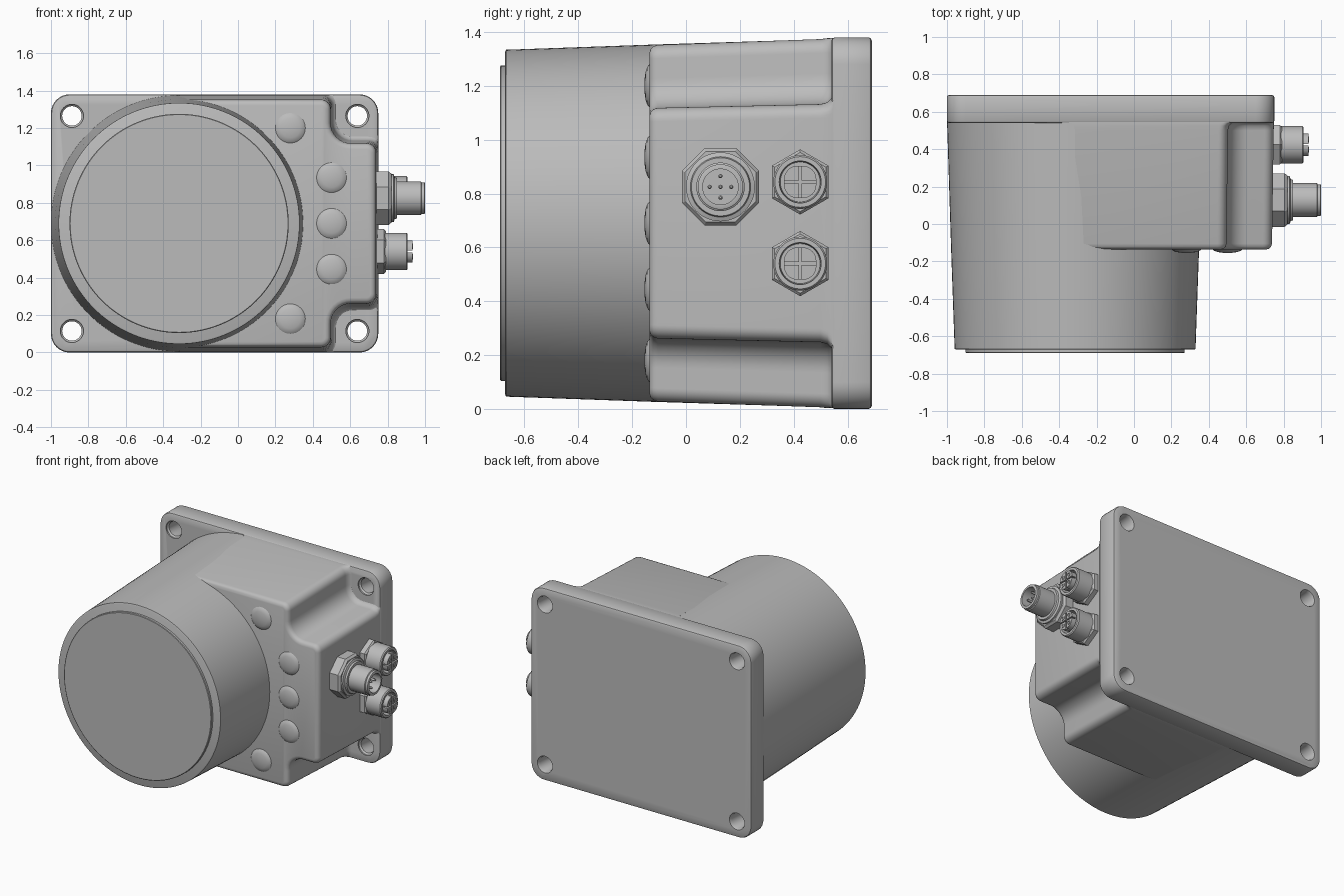
import bpy, bmesh, math
from mathutils import Vector

cube = bpy.data.objects.get("Cube")
if cube:
    bpy.data.objects.remove(cube, do_unlink=True)

grey = bpy.data.materials.new("plain grey")
grey.use_nodes = True
colour = (0.5, 0.5, 0.5, 1)
grey.diffuse_color = colour
grey.node_tree.nodes["Principled BSDF"].inputs["Base Color"].default_value = colour

MID = 0.69       # height of the mirror plane
DRUM_X = -0.315  # drum axis
parts = []


def skin(name, rings, axis):
    """Skin rings of (a, b, position) points and cap both ends."""
    bm = bmesh.new()
    place = (lambda a, b, p: (a, p, b)) if axis == "y" else (lambda a, b, p: (p, a, b))
    loops = [[bm.verts.new(place(*pt)) for pt in ring] for ring in rings]
    n = len(loops[0])
    for lower, upper in zip(loops, loops[1:]):
        for i in range(n):
            j = (i + 1) % n
            bm.faces.new((lower[i], lower[j], upper[j], upper[i]))
    bm.faces.new(loops[0])
    bm.faces.new(loops[-1])
    bmesh.ops.recalc_face_normals(bm, faces=bm.faces)
    mesh = bpy.data.meshes.new(name)
    bm.to_mesh(mesh)
    bm.free()
    mesh.materials.append(grey)
    ob = bpy.data.objects.new(name, mesh)
    bpy.context.collection.objects.link(ob)
    parts.append(ob)
    return ob


def turn(name, profile, centre, axis, sides=48, phase=0.0):
    """Turned part: profile of (position, radius) about a centre."""
    angles = [phase + math.tau * i / sides for i in range(sides)]
    return skin(name, [[(centre[0] + r * math.cos(t), centre[1] + r * math.sin(t), p)
                        for t in angles] for p, r in profile], axis)


def rounded(corners, steps=8):
    """Outline with every (x, z, radius) corner filleted."""
    out = []
    for i, (x, z, r) in enumerate(corners):
        here = Vector((x, z))
        if r == 0:
            out.append(here)
            continue
        u = (Vector(corners[i - 1][:2]) - here).normalized()
        v = (Vector(corners[(i + 1) % len(corners)][:2]) - here).normalized()
        half = u.angle(v) / 2
        centre = here + (u + v).normalized() * (r / math.sin(half))
        a = here + u * (r / math.tan(half)) - centre
        b = here + v * (r / math.tan(half)) - centre
        sweep = a.angle(b)
        for k in range(steps + 1):
            t = k / steps
            out.append(centre + (a * math.sin((1 - t) * sweep)
                                 + b * math.sin(t * sweep)) / math.sin(sweep))
    return out


def offset(points, d):
    """Move a clockwise outline outwards by d."""
    out = []
    for i, p in enumerate(points):
        e = (p - points[i - 1]).normalized()
        f = (points[(i + 1) % len(points)] - p).normalized()
        n = Vector((-e.y - f.y, e.x + f.x)).normalized()
        out.append(p + n * (d / max(0.5, n.dot(Vector((-e.y, e.x))))))
    return out


# Mounting plate with softened edges
plate_shape = rounded([(-1, 0, 0.1), (-1, 1.38, 0.1), (0.75, 1.38, 0.1), (0.75, 0, 0.1)])
plate = skin("mounting_plate", [[(p.x, p.y, y) for p in offset(plate_shape, d)]
             for y, d in ((0.54, -0.012), (0.544, -0.004), (0.552, 0),
                          (0.678, 0), (0.686, -0.004), (0.69, -0.012))], "y")

# Four chamfered screw holes
for x in (-0.888, 0.638):
    for z in (MID - 0.575, MID + 0.575):
        cutter = turn("hole_cutter", [(0.5, 0.062), (0.55, 0.062), (0.56, 0.052),
                                      (0.67, 0.052), (0.69, 0.06), (0.73, 0.06)], (x, z), "y", 32)
        parts.remove(cutter)
        cutter.hide_render = True
        mod = plate.modifiers.new("hole", "BOOLEAN")
        mod.operation = "DIFFERENCE"
        mod.solver = "EXACT"
        mod.object = cutter
        bpy.context.view_layer.objects.active = plate
        bpy.ops.object.modifier_apply(modifier=mod.name)
        bpy.data.objects.remove(cutter, do_unlink=True)

# Tapered drum with a raised front disc
turn("drum", [(-0.672, 0.635), (-0.668, 0.644), (-0.13, 0.663), (0.5, 0.683), (0.56, 0.685)],
     (DRUM_X, MID), "y", 128)
turn("front_disc", [(-0.69, 0.582), (-0.687, 0.586), (-0.66, 0.586)], (DRUM_X, MID), "y", 128)

# Side housing: drafted body with a scooped notch at each corner
upper = [(DRUM_X, 1.352, 0), (0.495, 1.352, 0.05), (0.495, 1.118, 0.11), (0.738, 1.118, 0.05)]
lower = [(x, 2 * MID - z, r) for x, z, r in reversed(upper)]
body_shape = rounded(upper + lower)
rings = []
for y, d in ((-0.136, -0.03), (-0.132, -0.015), (-0.122, -0.005), (-0.105, 0),
             (0.5, 0), (0.525, 0.006), (0.54, 0.02), (0.546, 0.04)):
    draft = (y + 0.105) / 0.65
    ring = []
    for p in offset(body_shape, d):
        x = DRUM_X + (p.x - DRUM_X) * (1 + 0.009 * draft)
        z = MID + (p.y - MID) * (1 + 0.035 * draft)
        ring.append((min(x, 0.748), min(max(z, 0.003), 1.377), y))
    rings.append(ring)
skin("side_housing", rings, "y")

# Indicator domes on the front of the housing
for x, z in ((0.28, 1.2), (0.5, 0.935), (0.5, MID), (0.5, 0.445), (0.28, 0.18)):
    turn("indicator_dome", [(-0.12, 0.08), (-0.136, 0.08), (-0.144, 0.07), (-0.15, 0.052),
                            (-0.154, 0.025), (-0.155, 0.006)], (x, z), "y", 32)

# Large plug connector: octagonal nut, collar, hollow barrel and pins
plug = (0.128, 0.825)
turn("plug_nut", [(0.73, 0.155), (0.805, 0.155), (0.82, 0.142)], plug, "x", 8, math.pi / 8)
turn("plug_collar", [(0.81, 0.128), (0.832, 0.128), (0.838, 0.112), (0.85, 0.108)], plug, "x")
turn("plug_barrel", [(0.82, 0.09), (0.978, 0.09), (0.982, 0.084), (0.998, 0.084),
                     (1.0, 0.08), (1.0, 0.066), (0.87, 0.066)], plug, "x")
for dy, dz in ((0, 0), (0.04, 0), (-0.04, 0), (0, 0.04), (0, -0.04)):
    turn("plug_pin", [(0.86, 0.008), (0.97, 0.008), (0.976, 0.004)],
         (plug[0] + dy, plug[1] + dz), "x", 12)

# Two socket connectors: hex nut, ring barrel and a four-part insert
for cz in (0.843, 0.54):
    c = (0.424, cz)
    turn("socket_nut", [(0.73, 0.121), (0.78, 0.121), (0.79, 0.11)], c, "x", 6, math.pi / 2)
    turn("socket_barrel", [(0.77, 0.1), (0.9, 0.1), (0.907, 0.094), (0.907, 0.078),
                           (0.85, 0.074)], c, "x")
    turn("insert_base", [(0.84, 0.06), (0.9, 0.06)], c, "x")
    quarter = rounded([(0.005, 0.005, 0), (0.005, 0.06, 0), (0.06, 0.06, 0.05), (0.06, 0.005, 0)])
    for sy in (-1, 1):
        for sz in (-1, 1):
            skin("insert_quarter", [[(c[0] + sy * p.x, c[1] + sz * p.y, x) for p in quarter]
                                    for x in (0.89, 0.932)], "x")
            turn("contact_ring", [(0.92, 0.015), (0.936, 0.015), (0.936, 0.008), (0.925, 0.008)],
                 (c[0] + sy * 0.028, c[1] + sz * 0.028), "x", 16)

# Smooth curved surfaces and keep edges crisp
bpy.ops.object.select_all(action="DESELECT")
for ob in parts:
    ob.select_set(True)
bpy.context.view_layer.objects.active = plate
bpy.ops.object.shade_smooth_by_angle(angle=math.radians(32))
